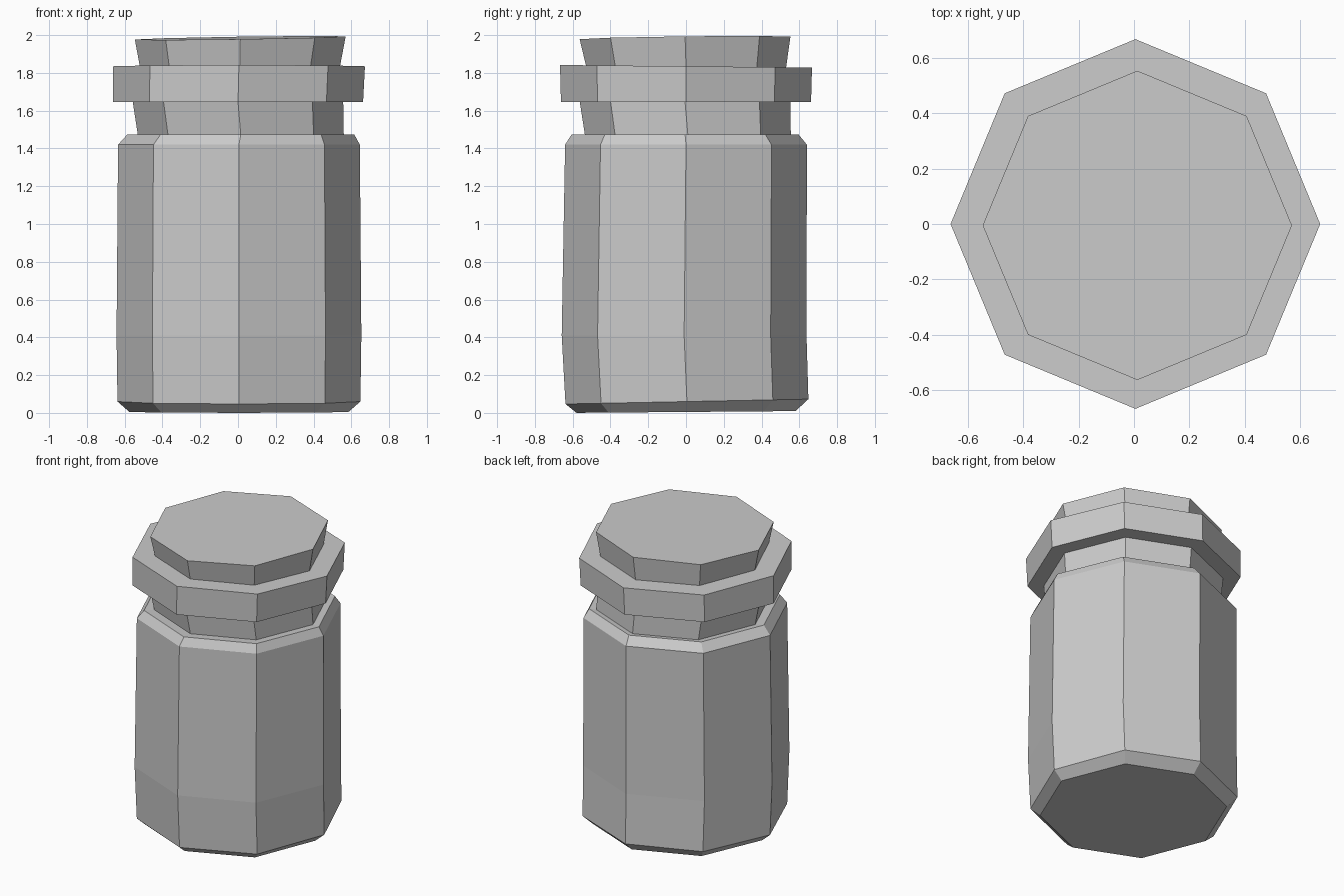
import bpy
import bmesh
from math import cos, sin, tau

cube = bpy.data.objects.get("Cube")
if cube:
    bpy.data.objects.remove(cube, do_unlink=True)

SIDES = 8

# Single stone grey material
grey = bpy.data.materials.new("plain_grey")
grey.use_nodes = True
colour = (0.6, 0.6, 0.6, 1.0)
grey.diffuse_color = colour
grey.node_tree.nodes["Principled BSDF"].inputs["Base Color"].default_value = colour


def add_ring(bm, z, radius, shift_x=0, shift_y=0, tilt_x=0, tilt_y=0):
    """Octagon of vertices, slightly shifted and tilted for a hand-cut look."""
    ring = []
    for i in range(SIDES):
        angle = tau * i / SIDES
        x, y = radius * cos(angle), radius * sin(angle)
        height = z + tilt_x * x + tilt_y * y
        ring.append(bm.verts.new((x + shift_x, y + shift_y, height)))
    return ring


def loft(name, sections, cap_bottom=False, cap_top=False):
    """Join a stack of octagonal sections into one flat-shaded part."""
    bm = bmesh.new()
    rings = [add_ring(bm, *section) for section in sections]
    for low, high in zip(rings, rings[1:]):
        for i in range(SIDES):
            j = (i + 1) % SIDES
            bm.faces.new((low[i], low[j], high[j], high[i]))
    if cap_bottom:
        bm.faces.new(list(reversed(rings[0])))
    if cap_top:
        bm.faces.new(rings[-1])
    mesh = bpy.data.meshes.new(name)
    bm.to_mesh(mesh)
    bm.free()
    mesh.materials.append(grey)
    part = bpy.data.objects.new(name, mesh)
    bpy.context.scene.collection.objects.link(part)
    return part


# Sections shared by neighbouring parts
neck_base = (1.47, 0.545, 0.015, 0.01)
neck_top = (1.645, 0.557, 0, -0.005)
stopper_base = (1.835, 0.53, 0.01, 0, 0, -0.01)

# Body with bevelled foot and shoulder
loft("jar_body", [
    (0.005, 0.58, 0.005, 0, 0, 0.008),
    (0.06, 0.643, 0.005, 0.005, 0, 0.02),
    (0.41, 0.648, 0.005, -0.01),
    (1.42, 0.64, 0.005, 0),
    (1.475, 0.6, 0.015, -0.005),
    neck_base,
], cap_bottom=True)

# Narrow neck
loft("jar_neck", [neck_base, neck_top])

# Wide collar around the mouth
loft("jar_collar", [
    neck_top,
    (1.645, 0.662),
    (1.835, 0.667, 0.005, 0, 0, -0.01),
    stopper_base,
])

# Flared stopper with a slightly tilted top
loft("stopper", [
    stopper_base,
    (1.985, 0.558, 0.012, -0.005, 0.015, 0.012),
], cap_top=True)
